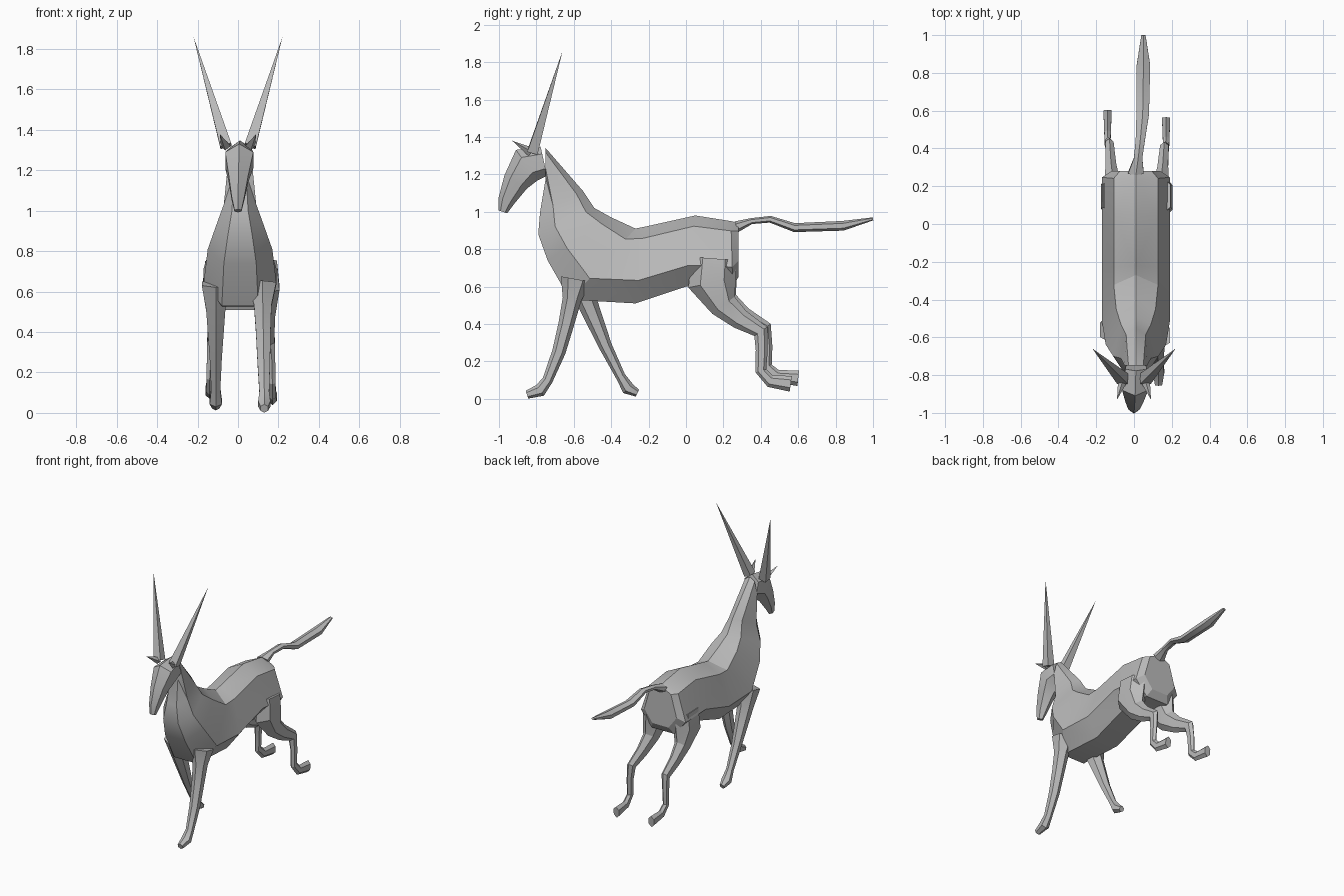
import bpy, bmesh, math
from mathutils import Vector

cube = bpy.data.objects.get("Cube")
if cube:
    bpy.data.objects.remove(cube, do_unlink=True)

SIDEWAYS = Vector((1, 0, 0))
SHADE = .5
grey = bpy.data.materials.new("plain grey")
grey.use_nodes = True
grey.diffuse_color = (SHADE, SHADE, SHADE, 1)
grey.node_tree.nodes["Principled BSDF"].inputs["Base Color"].default_value = grey.diffuse_color


def loft(name, rings):
    """Skin a list of equal-sized rings and close both ends."""
    bm = bmesh.new()
    loops = [[bm.verts.new(point) for point in ring] for ring in rings]
    for near, far in zip(loops, loops[1:]):
        for i in range(len(near)):
            bm.faces.new((near[i - 1], near[i], far[i], far[i - 1]))
    bm.faces.new(loops[0])
    bm.faces.new(loops[-1])
    bmesh.ops.triangulate(bm, faces=bm.faces[:])
    bmesh.ops.recalc_face_normals(bm, faces=bm.faces[:])
    mesh = bpy.data.meshes.new(name)
    bm.to_mesh(mesh)
    bm.free()
    mesh.materials.append(grey)
    part = bpy.data.objects.new(name, mesh)
    bpy.context.collection.objects.link(part)
    bpy.ops.object.select_all(action='DESELECT')
    part.select_set(True)
    bpy.context.view_layer.objects.active = part
    bpy.ops.object.shade_smooth_by_angle(angle=math.radians(25))


def trunk_ring(top, bottom, half_width):
    """Mirrored section: ridge on top, widest low down, narrow flat belly."""
    top, bottom = Vector((.01, *top)), Vector((.01, *bottom))
    profile = ((.15, .65), (.7, 1), (1, .5))
    side = [(top.lerp(bottom, drop), SIDEWAYS * half_width * share) for drop, share in profile]
    left = [centre + offset for centre, offset in side]
    right = [centre - offset for centre, offset in reversed(side)]
    return [top] + left + right


def limb(name, path, start_x, end_x, flatness=1, drift=(0, 0)):
    """Six-sided tube along (y, z, radius) points, drifting towards its tip."""
    last = len(path) - 1
    centres = []
    for i, (y, z, radius) in enumerate(path):
        along = i / last
        x = start_x + (end_x - start_x) * min(1, along * 1.5)
        centres.append(Vector((x, y + drift[0] * along, z + drift[1] * along)))
    rings = []
    for i, centre in enumerate(centres):
        radius = path[i][2]
        heading = centres[min(i + 1, last)] - centres[max(i - 1, 0)]
        across = heading.cross(SIDEWAYS).normalized()
        turns = [math.tau * k / 6 for k in range(6)]
        rings.append([centre + radius * (across * math.cos(a) + SIDEWAYS * flatness * math.sin(a))
                      for a in turns])
    loft(name, rings)


def spike(name, base, tip, radius):
    """Four-sided cone from base to tip."""
    base, tip = Vector(base), Vector(tip)
    axis = tip - base
    bpy.ops.mesh.primitive_cone_add(vertices=4, radius1=radius, depth=axis.length,
                                    location=(base + tip) / 2,
                                    rotation=axis.to_track_quat('Z', 'Y').to_euler())
    part = bpy.context.object
    part.name = name
    part.data.materials.append(grey)


# Neck and trunk, from the poll to the rump
loft("trunk_and_neck", [
    trunk_ring(top=(-.75, 1.34), bottom=(-.75, 1.18), half_width=.06),
    trunk_ring(top=(-.55, 1.11), bottom=(-.78, 1), half_width=.08),
    trunk_ring(top=(-.49, 1.02), bottom=(-.79, .88), half_width=.12),
    trunk_ring(top=(-.4, .97), bottom=(-.74, .74), half_width=.16),
    trunk_ring(top=(-.27, .91), bottom=(-.62, .53), half_width=.18),
    trunk_ring(top=(-.22, .92), bottom=(-.27, .51), half_width=.18),
    trunk_ring(top=(.05, .98), bottom=(0, .6), half_width=.18),
    trunk_ring(top=(.24, .95), bottom=(.25, .6), half_width=.18),
    trunk_ring(top=(.28, .94), bottom=(.28, .65), half_width=.13),
])

# Head, from the poll to the muzzle
limb("head", [(-.76, 1.27, .08), (-.85, 1.25, .1), (-.91, 1.16, .07),
              (-.96, 1.06, .045), (-.98, 1, .025)],
     start_x=.01, end_x=0, flatness=.8)

# Horns and ears, mirrored
for name, side in (("left", 1), ("right", -1)):
    spike(name + "_horn", (.06 * side, -.82, 1.32), (.22 * side, -.66, 1.86), radius=.04)
    spike(name + "_ear", (.06 * side, -.83, 1.32), (.09 * side, -.93, 1.38), radius=.025)

# Front legs: the left one reaches forward, the right one trails
limb("left_front_leg", [(-.59, .64, .08), (-.61, .53, .05), (-.64, .4, .042), (-.68, .25, .036),
                        (-.74, .1, .028), (-.78, .045, .035), (-.85, .022, .022)],
     start_x=.12, end_x=.13)
limb("right_front_leg", [(-.56, .64, .08), (-.53, .52, .055), (-.48, .4, .045), (-.43, .28, .035),
                         (-.35, .12, .026), (-.31, .055, .035), (-.26, .03, .02)],
     start_x=-.11, end_x=-.11)

# Hind legs share one shape; the right is pushed back and lifted
hind_path = [(.15, .75, .12), (.14, .62, .13), (.2, .5, .075), (.29, .425, .055),
             (.4, .36, .042), (.405, .26, .032), (.4, .15, .03), (.45, .095, .034), (.56, .08, .042)]
limb("left_hind_leg", hind_path, start_x=.13, end_x=.17, flatness=.6)
limb("right_hind_leg", hind_path, start_x=-.1, end_x=-.14, flatness=.6, drift=(.04, .03))

# Tail, streaming back
limb("tail", [(.27, .92, .03), (.35, .95, .016), (.45, .96, .018), (.58, .915, .024),
              (.84, .925, .026), (1, .962, .008)],
     start_x=.01, end_x=.05, flatness=1.6)
